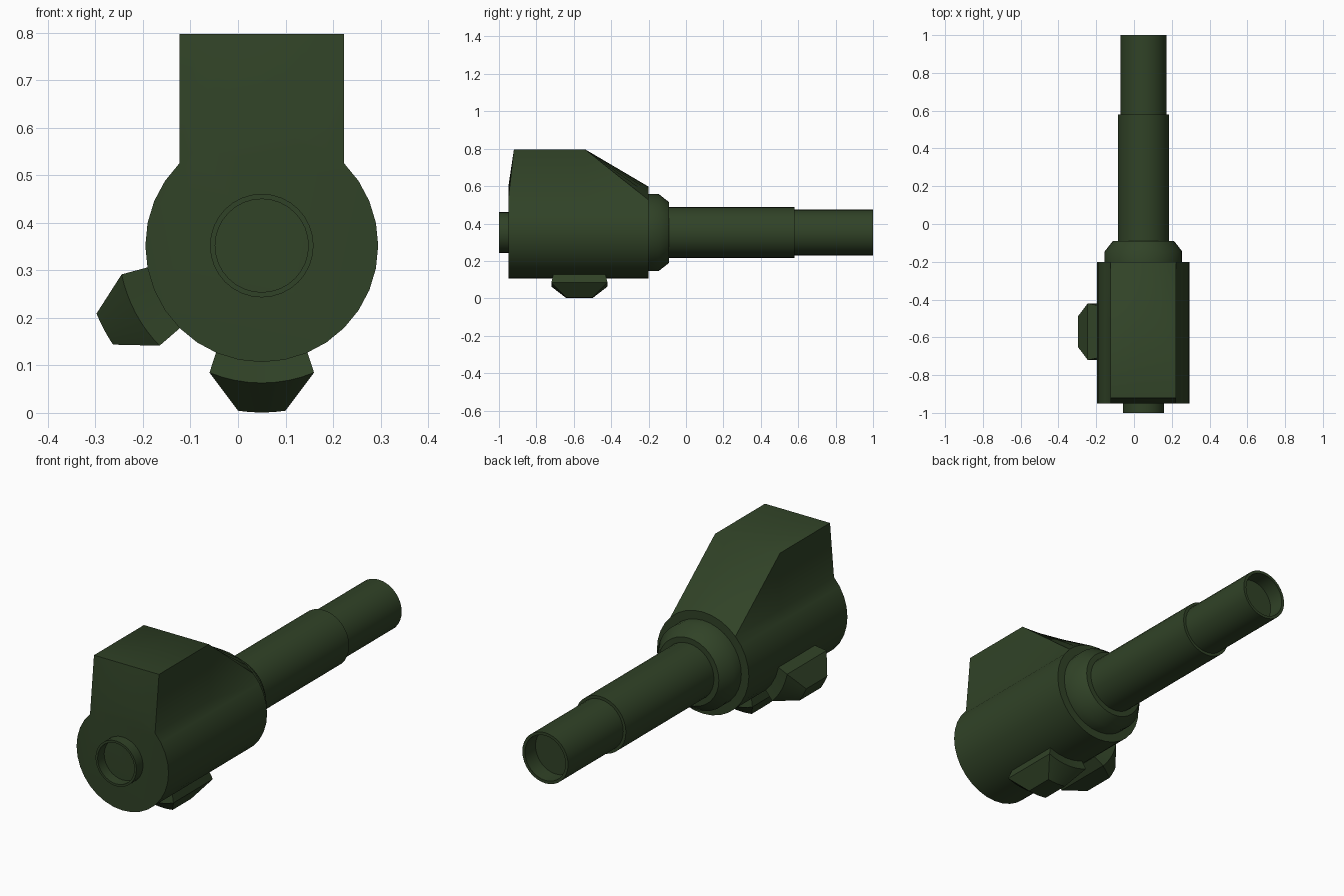
import bpy, bmesh, math

if "Cube" in bpy.data.objects:
    bpy.data.objects.remove(bpy.data.objects["Cube"])

CX, CZ = 0.05, 0.352      # main optical axis runs along y
R, SEG = 0.245, 32        # housing radius and sides

green = bpy.data.materials.new("dark_green")
green.diffuse_color = (0.03, 0.055, 0.02, 1)
green.use_nodes = True
green.node_tree.nodes["Principled BSDF"].inputs["Base Color"].default_value = green.diffuse_color


def finish(bm, name, angle=50):
    bmesh.ops.remove_doubles(bm, verts=bm.verts, dist=1e-5)
    bmesh.ops.recalc_face_normals(bm, faces=bm.faces)
    me = bpy.data.meshes.new(name)
    bm.to_mesh(me)
    bm.free()
    ob = bpy.data.objects.new(name, me)
    bpy.context.collection.objects.link(ob)
    me.materials.append(green)
    bpy.ops.object.select_all(action='DESELECT')
    ob.select_set(True)
    bpy.context.view_layer.objects.active = ob
    bpy.ops.object.shade_smooth_by_angle(angle=math.radians(angle))
    return ob


def loft(bm, rings, caps=True):
    """Skin a list of equal-length closed rings of points."""
    vs = [[bm.verts.new(p) for p in ring] for ring in rings]
    n = len(vs[0])
    for a, b in zip(vs, vs[1:]):
        for i in range(n):
            j = (i + 1) % n
            bm.faces.new((a[i], a[j], b[j], b[i]))
    if caps:
        bm.faces.new(vs[0])
        bm.faces.new(vs[-1])


def lathe(name, profile):
    """Revolve (y, radius) points around the optical axis."""
    bm = bmesh.new()
    loft(bm, [[(CX + r * math.sin(2 * math.pi * i / SEG), y,
                CZ + r * math.cos(2 * math.pi * i / SEG)) for i in range(SEG)]
              for y, r in profile])
    return finish(bm, name)


def housing_ring(y, top=None):
    """Round section; the upper quarter can be raised to a flat top."""
    def pt(i, lift):
        a = 2 * math.pi * i / SEG
        return (CX + R * math.sin(a), y,
                top if (lift and top) else CZ + R * math.cos(a))
    q = SEG // 8
    return ([pt(i, True) for i in range(-q, q + 1)]
            + [pt(i, False) for i in range(q, SEG - q + 1)])


# Housing: cylinder with its upper quarter pulled up into a block
bm = bmesh.new()
loft(bm, [housing_ring(-0.95), housing_ring(-0.92, 0.797),
          housing_ring(-0.54, 0.797), housing_ring(-0.20)])
finish(bm, "housing")

# Eyepiece, collar and stepped barrel
lathe("eyepiece", [(-0.94, 0.109), (-1.0, 0.109), (-1.0, 0.098), (-0.95, 0.098)][::-1])
lathe("collar", [(-0.22, 0.205), (-0.145, 0.205), (-0.09, 0.162)])
lathe("barrel", [(-0.10, 0.136), (0.58, 0.136), (0.58, 0.122),
                 (1.0, 0.122), (1.0, 0.108), (0.92, 0.108)])


def knob(name, angle, levels, yc=-0.57, n=8):
    """Rectangular pad wrapped round the axis; levels = (radius, half width, half length)."""
    rings = []
    for r, w, l in levels:
        a = math.asin(w / r)
        ts = [-a + 2 * a * i / n for i in range(n + 1)]
        rings.append([(CX - r * math.sin(angle + t), yc + s * l, CZ - r * math.cos(angle + t))
                      for s, row in ((-1, ts), (1, ts[::-1])) for t in row])
    bm = bmesh.new()
    loft(bm, rings, caps=False)
    # curved end skins
    for ring in (rings[0], rings[-1]):
        v = [bm.verts.new(p) for p in ring]
        m = len(v)
        for i in range(n):
            bm.faces.new((v[i], v[i + 1], v[m - 2 - i], v[m - 1 - i]))
    return finish(bm, name, 30)


# Adjustment knobs below and on the left side
knob("bottom_knob", 0, [(0.225, 0.09, 0.135), (0.289, 0.11, 0.15), (0.351, 0.05, 0.07)])
knob("side_knob", math.radians(62), [(0.225, 0.068, 0.135), (0.301, 0.085, 0.15), (0.376, 0.037, 0.08)])
